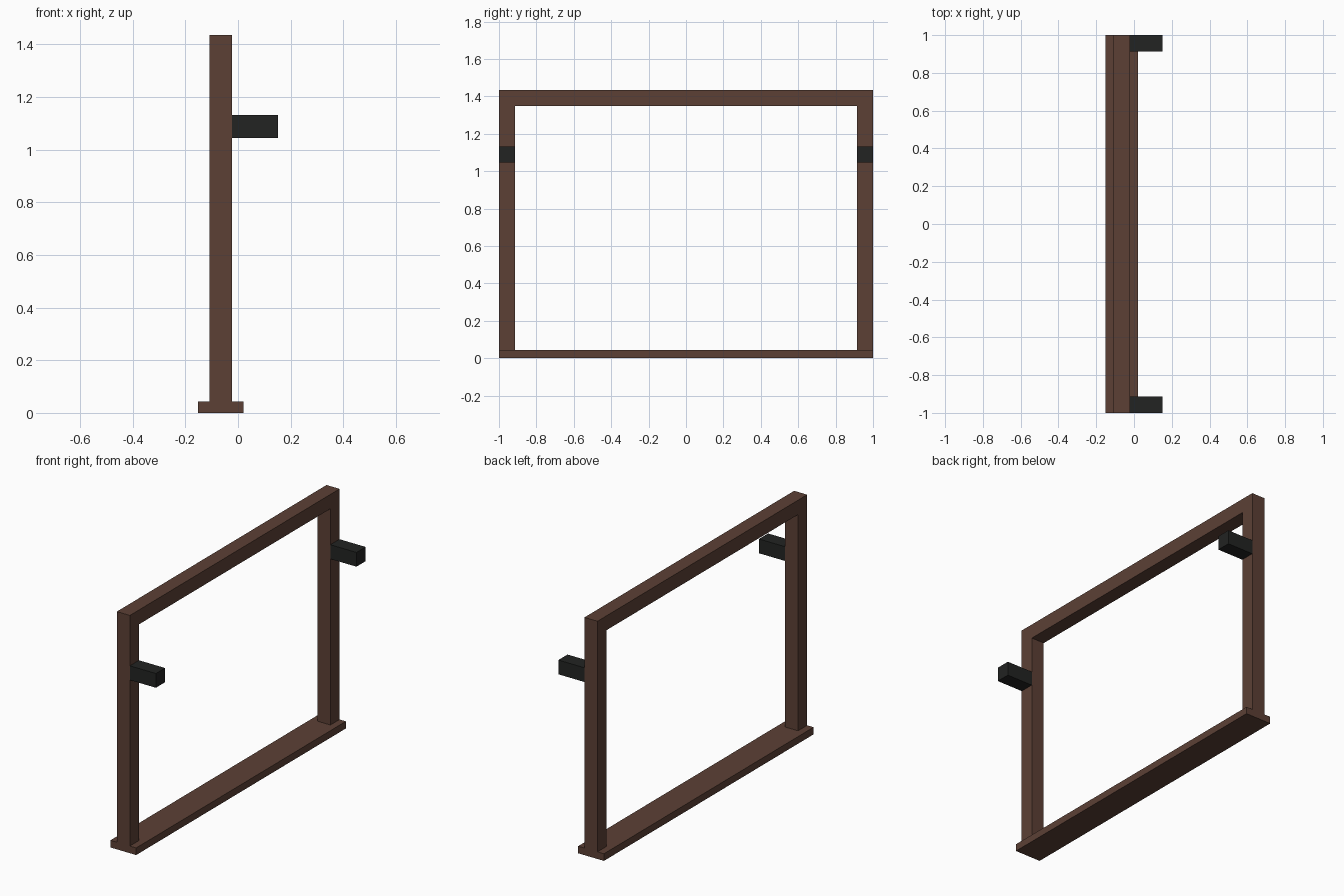
import bpy, bmesh

if "Cube" in bpy.data.objects:
    bpy.data.objects.remove(bpy.data.objects["Cube"])


def material(name, rgb):
    m = bpy.data.materials.new(name)
    m.diffuse_color = (*rgb, 1)
    m.use_nodes = True
    m.node_tree.nodes["Principled BSDF"].inputs["Base Color"].default_value = m.diffuse_color
    return m


wood = material("dark_brown_wood", (0.107, 0.051, 0.036))
black = material("charcoal_black", (0.016, 0.017, 0.016))


def extrude_x(name, profile, x0, x1, mat):
    """Extrude a (y, z) outline from x0 to x1."""
    bm = bmesh.new()
    face = bm.faces.new([bm.verts.new((x0, y, z)) for y, z in profile])
    ext = bmesh.ops.extrude_face_region(bm, geom=[face])
    verts = [v for v in ext["geom"] if isinstance(v, bmesh.types.BMVert)]
    bmesh.ops.translate(bm, verts=verts, vec=(x1 - x0, 0, 0))
    bmesh.ops.recalc_face_normals(bm, faces=bm.faces)
    mesh = bpy.data.meshes.new(name)
    bm.to_mesh(mesh)
    bm.free()
    mesh.materials.append(mat)
    obj = bpy.data.objects.new(name, mesh)
    bpy.context.collection.objects.link(obj)
    return obj


def rect(y0, y1, z0, z1):
    return [(y0, z0), (y1, z0), (y1, z1), (y0, z1)]


BASE, TOP, BAR = 0.043, 1.435, 0.087   # base thickness, frame height, bar width
inner = 1 - BAR

# Flat base board
extrude_x("base_board", rect(-1, 1, 0, BASE), -0.152, 0.02, wood)

# Two posts and top rail as one arch-shaped frame
arch = [(-1, BASE), (-1, TOP), (1, TOP), (1, BASE),
        (inner, BASE), (inner, TOP - BAR), (-inner, TOP - BAR), (-inner, BASE)]
extrude_x("upright_frame", arch, -0.109, -0.022, wood)

# Pegs sticking out from each post
for side, (y0, y1) in {"front": (-1, -inner), "back": (inner, 1)}.items():
    extrude_x(side + "_peg", rect(y0, y1, 1.045, 1.131), -0.022, 0.152, black)
